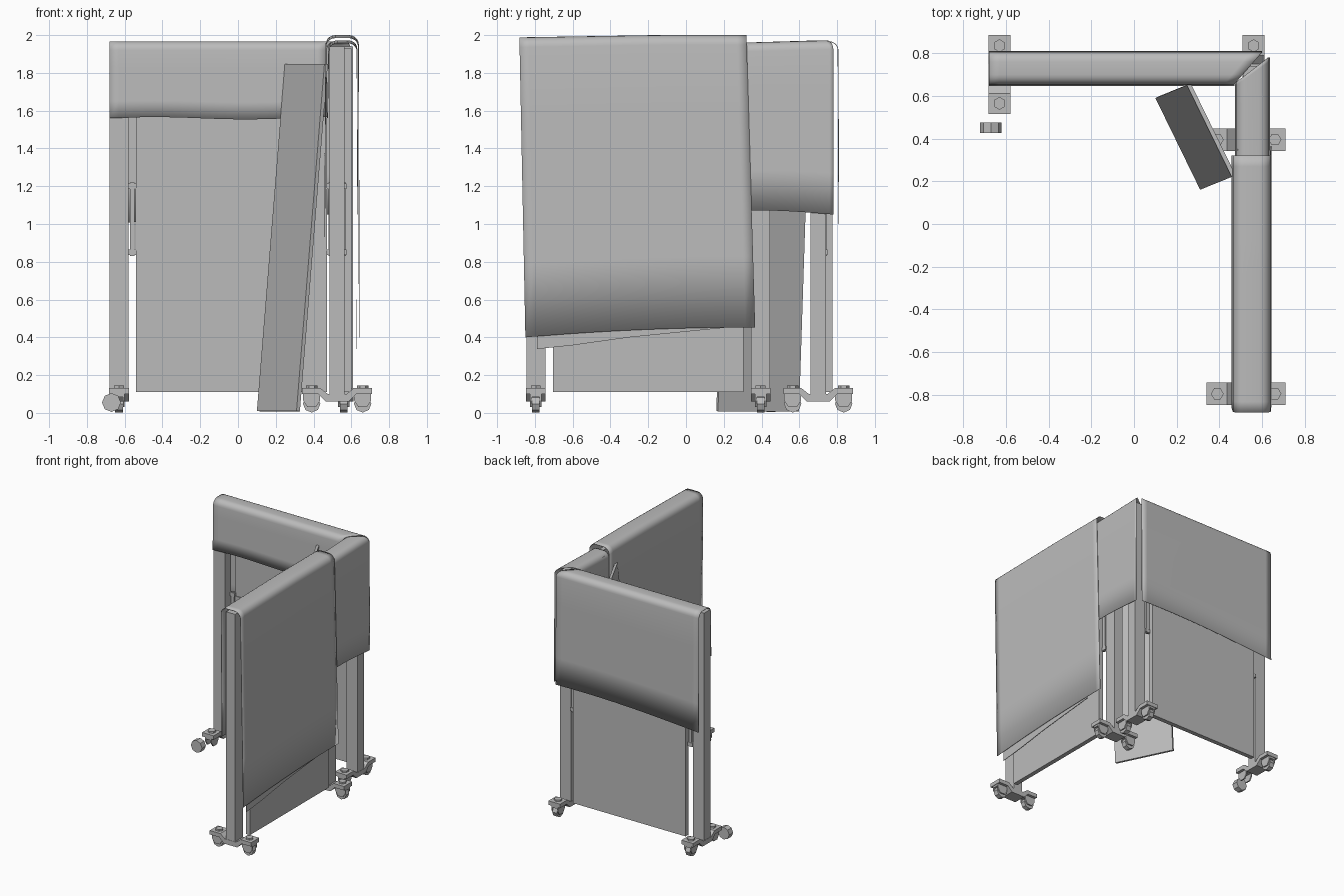
import bpy, bmesh, math
from mathutils import Vector, Matrix

cube = bpy.data.objects.get("Cube")
if cube:
    bpy.data.objects.remove(cube)

GREY = (0.5, 0.5, 0.5, 1)
grey = bpy.data.materials.new("plain_grey")
grey.use_nodes = True
grey.diffuse_color = GREY
grey.node_tree.nodes["Principled BSDF"].inputs["Base Color"].default_value = GREY

# Board frames: local x runs along the board, local +y is the outer side
BACK = Matrix.Translation((-0.035, 0.70, 0))
SIDE = Matrix.Translation((0.525, -0.20, 0)) @ Matrix.Rotation(-math.pi / 2, 4, "Z")
HALF = 0.645                                     # board centre to post edge


def finish(name, bm, frame=Matrix(), smooth=False):
    bmesh.ops.recalc_face_normals(bm, faces=bm.faces)
    mesh = bpy.data.meshes.new(name)
    bm.to_mesh(mesh)
    bm.free()
    mesh.transform(frame)
    mesh.materials.append(grey)
    obj = bpy.data.objects.new(name, mesh)
    bpy.context.collection.objects.link(obj)
    if smooth:
        bpy.ops.object.select_all(action="DESELECT")
        obj.select_set(True)
        bpy.context.view_layer.objects.active = obj
        bpy.ops.object.shade_smooth_by_angle(angle=math.radians(50))
    return obj


def add_box(bm, lo, hi):
    lo, hi = Vector(lo), Vector(hi)
    place = Matrix.Translation((lo + hi) / 2) @ Matrix.Diagonal((*(hi - lo), 1))
    bmesh.ops.create_cube(bm, size=1, matrix=place)


def add_cylinder(bm, centre, radius, depth, sides, axis="Z"):
    turn = {"X": Matrix.Rotation(math.pi / 2, 4, "Y"),
            "Y": Matrix.Rotation(math.pi / 2, 4, "X"), "Z": Matrix()}[axis]
    bmesh.ops.create_cone(bm, cap_ends=True, segments=sides, radius1=radius, radius2=radius,
                          depth=depth, matrix=Matrix.Translation(centre) @ turn)


def add_prism(bm, outline, lo, hi):
    """Extrude a (y, z) outline along x."""
    face = bm.faces.new([bm.verts.new((lo, y, z)) for y, z in outline])
    ext = bmesh.ops.extrude_face_region(bm, geom=[face])
    moved = [v for v in ext["geom"] if isinstance(v, bmesh.types.BMVert)]
    bmesh.ops.translate(bm, verts=moved, vec=(hi - lo, 0, 0))


def foot(name, frame, x, missing=None):
    """Cranked foot bar with two casters, wheels rolling across the board."""
    bm = bmesh.new()
    half = [(0.06, 0.06), (0.10, 0.10), (0.185, 0.10),
            (0.185, 0.132), (0.09, 0.132), (0.05, 0.10)]
    mirror = [(-y, z) for y, z in reversed(half)]
    add_prism(bm, half + mirror, x - 0.052, x + 0.052)
    for side in (-1, 1):
        y = side * 0.135
        add_cylinder(bm, (x, y, 0.138), 0.03, 0.015, 6)
        fork = [(y - 0.045, 0.10), (y - 0.045, 0.065), (y - 0.022, 0.03),
                (y + 0.022, 0.03), (y + 0.045, 0.065), (y + 0.045, 0.10)]
        for lo in (-0.03, 0.02):
            add_prism(bm, fork, x + lo, x + lo + 0.01)
        add_box(bm, (x - 0.03, y - 0.045, 0.085), (x + 0.03, y + 0.045, 0.102))
        if side != missing:
            add_cylinder(bm, (x, y, 0.048), 0.046, 0.04, 8, "X")
    finish(name, bm, frame)


def board(label, frame, missing_at=None):
    for end, tag in ((-1, "first"), (1, "second")):
        bm = bmesh.new()
        x = end * (HALF - 0.05)
        add_box(bm, (x - 0.05, -0.04, 0.09), (x + 0.05, 0.04, 1.94))
        finish(f"{label}_{tag}_post", bm, frame)
        foot(f"{label}_{tag}_foot", frame, x, -1 if end == missing_at else None)
        # Pull handle in the gap, with its fixing plate on the panel
        bm = bmesh.new()
        gap = end * 0.525
        add_box(bm, (gap - 0.012, 0.03, 0.83), (gap + 0.012, 0.046, 1.22))
        for z in (0.85, 1.20):
            add_box(bm, (gap - 0.022, 0.026, z - 0.015), (gap + 0.022, 0.05, z + 0.015))
        add_box(bm, (end * 0.475 - 0.032, 0.033, 0.86), (end * 0.475 + 0.032, 0.041, 1.19))
        finish(f"{label}_{tag}_handle", bm, frame)
    bm = bmesh.new()
    add_box(bm, (-0.505, 0.04, 0.11), (0.505, 0.076, 1.93))
    finish(f"{label}_panel", bm, frame)


board("back_board", BACK, missing_at=-1)
board("side_board", SIDE)

# Loose caster wheel on the floor
bm = bmesh.new()
add_cylinder(bm, (-0.67, 0.45, 0.055), 0.05, 0.05, 8, "Y")
finish("loose_wheel", bm)


def drape(name, frame, inner, outer, ends, top, hem_in, hem_out, radius=0.045, cols=24):
    """Cloth sheet over a board; ends(side, drop) gives x, where side runs 0 inner to 1 outer."""
    bm = bmesh.new()
    rows = []
    for i in range(cols + 1):
        t = i / cols
        z_top = top(t)
        section = [(inner - 0.006 * (1 - k / 4), hem_in(t) + (z_top - radius - hem_in(t)) * k / 4)
                   for k in range(4)]
        for centre, start in ((inner + radius, math.pi), (outer - radius, math.pi / 2)):
            section += [(centre + radius * math.cos(start - a * math.pi / 10),
                         z_top - radius + radius * math.sin(start - a * math.pi / 10))
                        for a in range(6)]
        section += [(outer + 0.004 * k / 4, z_top - radius + (hem_out(t) - z_top + radius) * k / 4)
                    for k in range(1, 5)]
        row = []
        for y, z in section:
            side = min(max((y - inner) / (outer - inner), 0), 1)
            a, b = ends(side, z_top - z)
            row.append(bm.verts.new((a + (b - a) * t, y, z)))
        rows.append(row)
    for r, s in zip(rows, rows[1:]):
        for k in range(len(r) - 1):
            bm.faces.new((r[k], r[k + 1], s[k + 1], s[k]))
    obj = finish(name, bm, frame, smooth=True)
    solid = obj.modifiers.new("cloth_thickness", "SOLIDIFY")
    solid.thickness = 0.004
    solid.offset = 0


def wave(base, size, turns, phase=0.0):
    return lambda t: base + size * math.sin(turns * math.tau * t + phase)


# Cloth on the back board, mitred at the corner
drape("back_cloth", BACK, -0.045, 0.105,
      lambda side, drop: (-HALF, 0.505 + 0.13 * side),
      lambda t: 1.965, wave(1.56, 0.006, 1.2), lambda t: 1.0 + 0.05 * math.sin(1.9 * t))

# Corner cloth on the side board, reaching past its end to the back board
drape("corner_cloth", SIDE, -0.045, 0.105,
      lambda side, drop: (-0.865 - 0.115 * side, -0.50),
      lambda t: 1.97 - 0.012 * t, lambda t: 1.56,
      lambda t: 1.05 + 0.022 * math.sin(math.pi * 0.6 * t))

# Large cloth on the side board
drape("side_cloth", SIDE, -0.06, 0.113,
      lambda side, drop: (-0.52 - 0.03 * drop * side, 0.682 - 0.02 * drop),
      lambda t: 1.998 - 0.012 * max(0, (t - 0.4) / 0.6), wave(0.98, 0.05, 0.5, 1.6),
      lambda t: 0.453 - 0.053 * t ** 2, radius=0.05)

# Under layer showing below the large cloth
bm = bmesh.new()
drop_edge = [(-0.40, 0.45), (0.10, 0.40), (0.40, 0.358), (0.59, 0.338), (0.59, 0.60), (-0.40, 0.60)]
bm.faces.new([bm.verts.new((x, 0.106, z)) for x, z in drop_edge])
under = finish("under_cloth", bm, SIDE)
under.modifiers.new("cloth_thickness", "SOLIDIFY").thickness = 0.004

# Loose plank leaning on the side board
along = Vector((0.21, -0.43, 0)).normalized()
lean = Vector((0.148, 0.06, 1.84)).normalized()
through = along.cross(lean).normalized()
if through.x < 0:
    through = -through
corner = Vector((0.10, 0.59, 0.01))
bm = bmesh.new()
add_box(bm, (0, 0, 0), (0.478, 1.845, 0.02))
axes = Matrix((along, lean, through)).transposed().to_4x4()
finish("leaning_plank", bm, Matrix.Translation(corner) @ axes)
